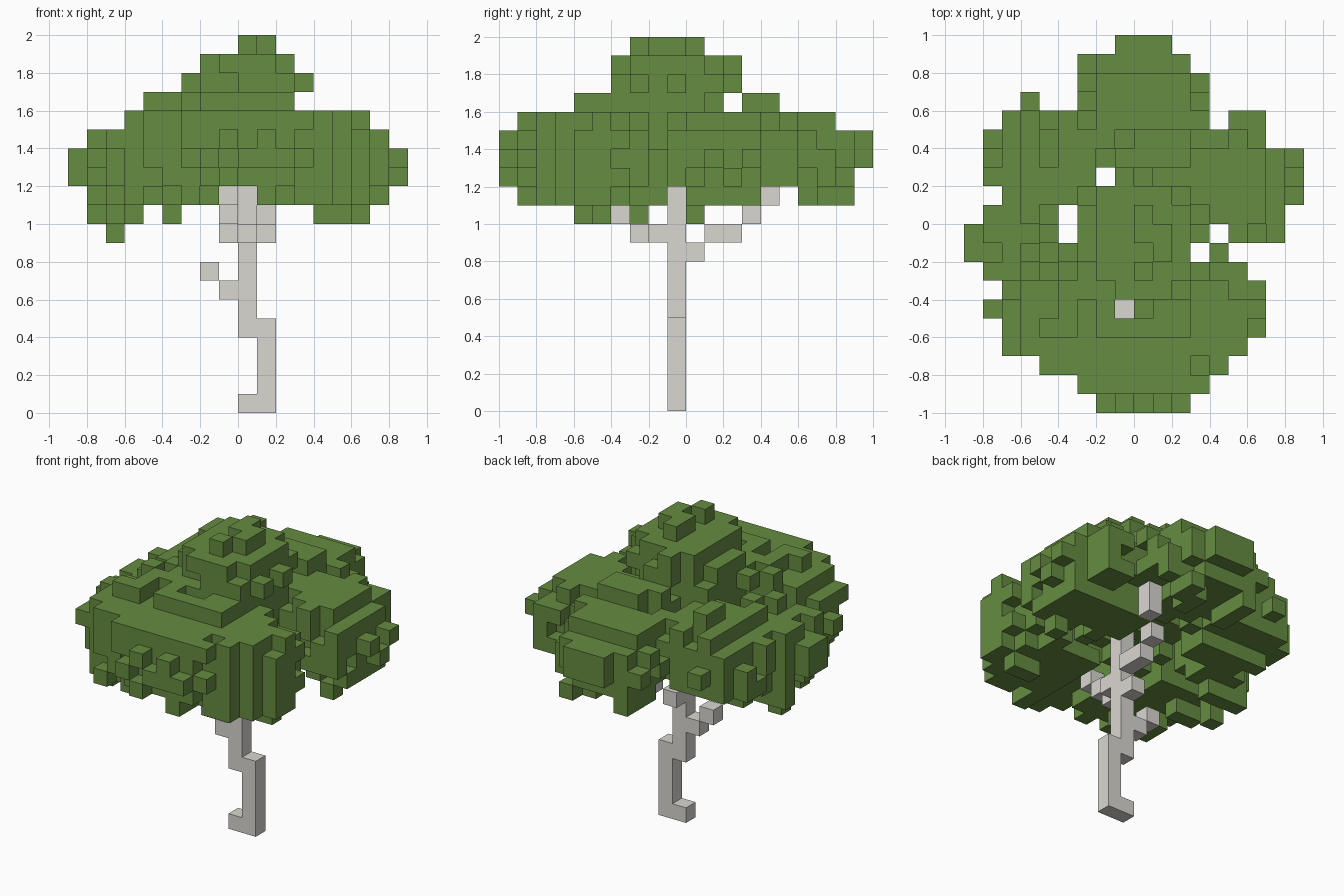
import bpy
import bmesh
import random
from mathutils import Vector

random.seed(4)
SIZE = 0.1
SIDES = [(1, 0, 0), (-1, 0, 0), (0, 1, 0), (0, -1, 0), (0, 0, 1), (0, 0, -1)]

default_cube = bpy.data.objects.get("Cube")
if default_cube:
    bpy.data.objects.remove(default_cube, do_unlink=True)


def make_material(name, color):
    material = bpy.data.materials.new(name)
    material.use_nodes = True
    material.diffuse_color = color
    shader = next(n for n in material.node_tree.nodes if n.type == "BSDF_PRINCIPLED")
    shader.inputs["Base Color"].default_value = color
    shader.inputs["Roughness"].default_value = 0.9
    return material


def step(cell, side):
    """The cell next to this one."""
    return tuple(c + s for c, s in zip(cell, side))


def block_object(name, cells, material, solid):
    """Make one mesh from the block sides that do not touch another block."""
    bm = bmesh.new()
    for cell in sorted(cells):
        center = (Vector(cell) + Vector((0.5, 0.5, 0.5))) * SIZE
        for side in SIDES:
            if step(cell, side) in solid:
                continue
            normal = Vector(side)
            u = Vector((side[2], side[0], side[1]))
            v = normal.cross(u)
            corners = (-u - v, u - v, u + v, v - u)
            bm.faces.new([bm.verts.new(center + (normal + c) * SIZE / 2) for c in corners])
    bmesh.ops.remove_doubles(bm, verts=bm.verts, dist=SIZE / 100)
    mesh = bpy.data.meshes.new(name)
    bm.to_mesh(mesh)
    bm.free()
    mesh.materials.append(material)
    obj = bpy.data.objects.new(name, mesh)
    bpy.context.collection.objects.link(obj)


def box(x, y, z):
    """All cells in three half-open ranges."""
    return {(i, j, k) for i in range(*x) for j in range(*y) for k in range(*z)}


def outline(first_row, *rows):
    """Cells of a flat outline, listed as spans from the highest row down."""
    return {(i, first_row - n) for n, spans in enumerate(rows)
            for a, b in spans for i in range(a, b)}


# Crooked trunk
trunk = box((0, 2), (-1, 0), (0, 1)) | box((1, 2), (-1, 0), (1, 5))
trunk |= box((0, 1), (-1, 0), (4, 14))

# Branches: stub, back and front
stub = {(-1, -1, 6), (-2, -1, 7)}
back_branch = {(0, 0, 8), (1, 1, 9), (1, 2, 9), (1, 3, 10), (2, 4, 11), (2, 4, 12)}
front_branch = {(0, -2, 9), (-1, -3, 9), (-1, -4, 10), (-1, -5, 11)}
wood = trunk | stub | back_branch | front_branch

# Canopy outlines
plan = outline(
    9,
    [(-1, 2)], [(-3, 3)], [(-3, 4)], [(-6, -5), (-3, 4)],
    [(-7, 4), (5, 7)], [(-8, 7)], [(-8, 9)], [(-8, -2), (-1, 9)],
    [(-7, 9)], [(-8, -4), (-3, 8)], [(-9, -4), (-3, 4), (5, 8)],
    [(-9, 3), (4, 5)], [(-8, 6)], [(-7, 7)], [(-8, 7)], [(-7, 7)],
    [(-7, 6)], [(-5, 5)], [(-3, 4)], [(-2, 3)])
plan.discard((-1, -5))
front = outline(
    19,
    [(0, 2)], [(-2, 3)], [(-3, 4)], [(-5, 3)], [(-6, 7)], [(-8, 8)],
    [(-9, 9)], [(-9, 9)], [(-8, -1), (1, 8)], [(-8, -5), (-4, -3), (4, 7)])
side = outline(
    19,
    [(-3, 1)], [(-4, 3)], [(-4, 3)], [(-6, 2), (3, 5)], [(-9, 8)], [(-10, 10)],
    [(-10, 10)], [(-10, 9)], [(-9, -1), (0, 4), (6, 9)],
    [(-6, -4), (-3, -2), (0, 1), (7, 8)])

# Round leaf clumps: centre and radius
clumps = [
    ((0.35, -0.48, 1.33), 0.35),    # front, left side
    ((-0.38, -0.5, 1.36), 0.33),    # front, right side
    ((0.03, -0.65, 1.38), 0.35),    # front tip
    ((-0.12, -0.38, 1.48), 0.26),   # front shoulder
    ((0.55, 0.25, 1.33), 0.34),     # left
    ((0.05, 0.66, 1.38), 0.34),     # back
    ((0.15, 0.35, 1.53), 0.24),     # back shoulder
    ((-0.58, -0.02, 1.27), 0.3),    # right
    ((-0.47, 0.36, 1.34), 0.32),    # back right
    ((-0.2, 0.05, 1.5), 0.24),      # middle
    ((0.03, -0.07, 1.66), 0.35),    # crown
]


def depth(cell):
    """Distance from the nearest clump centre, one at its surface."""
    point = (Vector(cell) + Vector((0.5, 0.5, 0.5))) * SIZE
    return min((point - Vector(middle)).length / radius for middle, radius in clumps)


# Open pocket under the leaves around the end of the back branch
pocket = box((2, 5), (4, 7), (10, 13))
allowed = {c: depth(c) for c in sorted(box((-9, 9), (-10, 10), (10, 20)) - wood - pocket)
           if (c[0], c[1]) in plan and (c[0], c[2]) in front and (c[1], c[2]) in side}

# Rough leaf surface: random single blocks stand out or are missing
leaves = {c for c, d in allowed.items() if d + random.uniform(-0.19, 0.19) < 1}

# Fill every gap in the outlines with the cell closest to a clump
for mask, a, b in ((plan, 0, 1), (front, 0, 2), (side, 1, 2)):
    for spot in sorted(mask - {(c[a], c[b]) for c in leaves}):
        options = [c for c in allowed if (c[a], c[b]) == spot]
        if options:
            leaves.add(min(options, key=allowed.get))

# Leaves between the left and front clumps, and the hanging tip on the right
leaves |= box((6, 8), (-1, 0), (12, 14))
leaves |= box((-7, -6), (-1, 0), (9, 12))

bark = make_material("pale_bark", (0.7, 0.68, 0.64, 1))
leaf = make_material("leaf_green", (0.133, 0.262, 0.053, 1))
solid = wood | leaves
for name, cells, material in (
        ("trunk", trunk, bark), ("stub_branch", stub, bark),
        ("back_branch", back_branch, bark), ("front_branch", front_branch, bark),
        ("leaf_canopy", leaves, leaf)):
    block_object(name, cells, material, solid)
